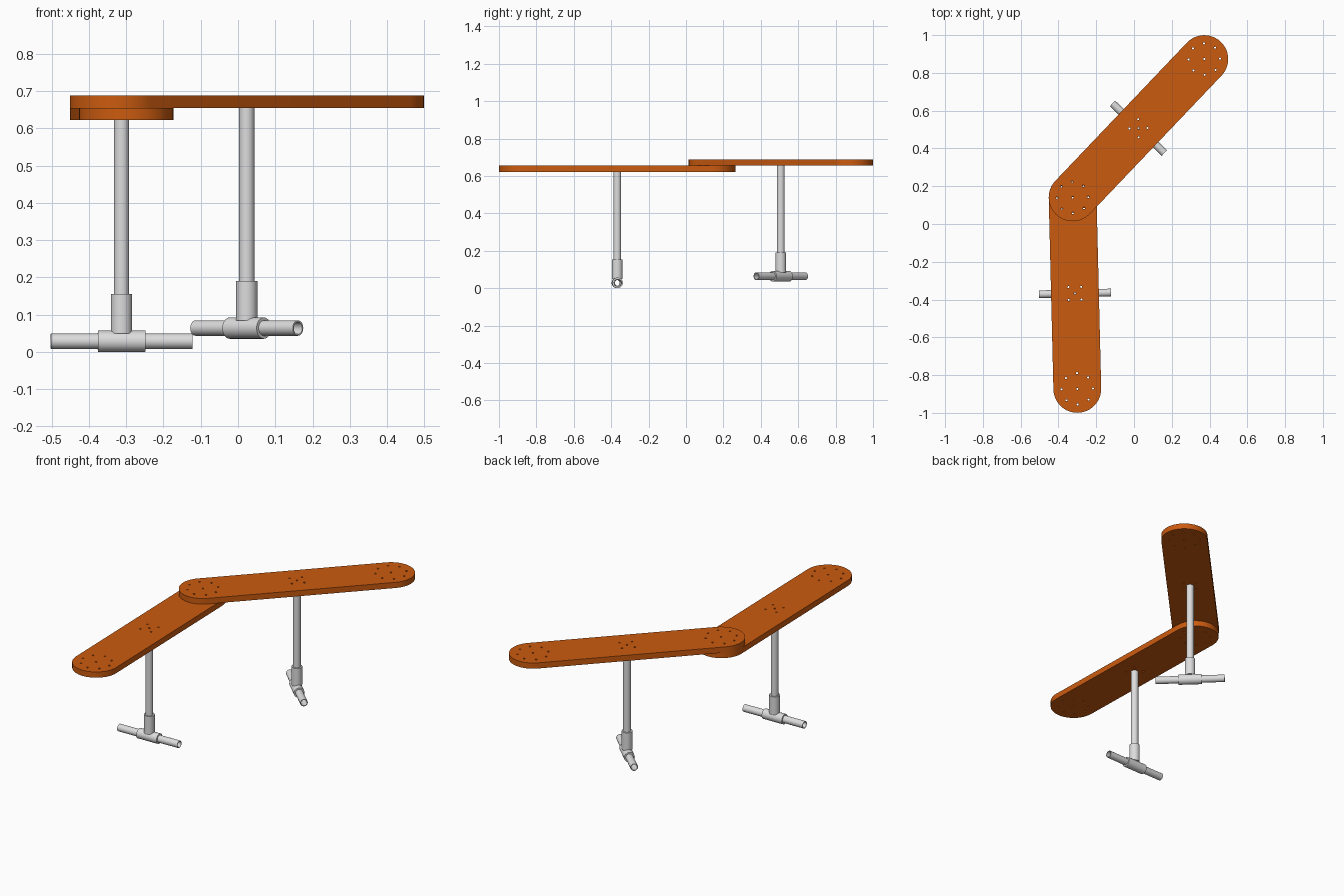
import bpy, bmesh, math
from mathutils import Vector, Matrix

if "Cube" in bpy.data.objects:
    bpy.data.objects.remove(bpy.data.objects["Cube"])


def material(name, rgb):
    m = bpy.data.materials.new(name)
    m.diffuse_color = (*rgb, 1)
    m.use_nodes = True
    m.node_tree.nodes["Principled BSDF"].inputs["Base Color"].default_value = m.diffuse_color
    return m


ORANGE = material("orange board", (0.60, 0.105, 0.005))
GREY = material("light grey pipe", (0.72, 0.72, 0.72))

R, THICK, SPAN = 0.1265, 0.033, 1.011   # board end radius, thickness, end-to-end centres


def smooth(ob):
    bpy.ops.object.select_all(action='DESELECT')
    ob.select_set(True)
    bpy.context.view_layer.objects.active = ob
    bpy.ops.object.shade_smooth_by_angle(angle=math.radians(35))


def arc(cx, cy, r, a0, a1, n, closed=False):
    d = n if closed else n - 1
    return [(cx + r * math.cos(a0 + (a1 - a0) * i / d),
             cy + r * math.sin(a0 + (a1 - a0) * i / d)) for i in range(n)]


def board(name, centre, angle, z0):
    """Stadium-shaped plank with drilled holes, filled as a 2D curve."""
    h = SPAN / 2
    loops = [arc(h, 0, R, -math.pi / 2, math.pi / 2, 25)
             + arc(-h, 0, R, math.pi / 2, 1.5 * math.pi, 25)]
    spots = []
    for ex in (-h, h):                       # bolt circle at each end
        spots += [(ex, 0)] + arc(ex, 0, 0.083, 0, 2 * math.pi, 8, True)
    spots += [(0, 0)] + arc(0, 0, 0.048, math.pi / 4, 2.25 * math.pi, 4, True)
    loops += [arc(x, y, 0.0055, 0, 2 * math.pi, 12, True) for x, y in spots]

    cu = bpy.data.curves.new(name, 'CURVE')
    cu.dimensions, cu.fill_mode, cu.extrude = '2D', 'BOTH', THICK / 2
    for pts in loops:
        sp = cu.splines.new('POLY')
        sp.points.add(len(pts) - 1)
        for p, (x, y) in zip(sp.points, pts):
            p.co = (x, y, 0, 1)
        sp.use_cyclic_u = True
    ob = bpy.data.objects.new(name, cu)
    bpy.context.collection.objects.link(ob)
    ob.location = (*centre, z0 + THICK / 2)
    ob.rotation_euler.z = angle
    bpy.ops.object.select_all(action='DESELECT')
    ob.select_set(True)
    bpy.context.view_layer.objects.active = ob
    bpy.ops.object.convert(target='MESH')
    ob = bpy.context.object
    bm = bmesh.new()
    bm.from_mesh(ob.data)
    bmesh.ops.remove_doubles(bm, verts=bm.verts, dist=1e-5)
    bmesh.ops.recalc_face_normals(bm, faces=bm.faces)
    bm.to_mesh(ob.data)
    bm.free()
    ob.data.materials.clear()
    ob.data.materials.append(ORANGE)
    smooth(ob)


def pipe(name, a, b, r_out, r_in, n=32):
    """Hollow pipe from point a to point b."""
    a, b = Vector(a), Vector(b)
    rot = (b - a).to_track_quat('Z', 'Y').to_matrix()
    ends = ((a, r_out), (b, r_out), (b, r_in), (a, r_in))
    bm = bmesh.new()
    rings = [[bm.verts.new(c + rot @ Vector((x, y, 0)))
              for x, y in arc(0, 0, r, 0, 2 * math.pi, n, True)] for c, r in ends]
    for k in range(4):
        p, q = rings[k], rings[(k + 1) % 4]
        for i in range(n):
            j = (i + 1) % n
            bm.faces.new((p[i], p[j], q[j], q[i]))
    bmesh.ops.recalc_face_normals(bm, faces=bm.faces)
    me = bpy.data.meshes.new(name)
    bm.to_mesh(me)
    bm.free()
    me.materials.append(GREY)
    ob = bpy.data.objects.new(name, me)
    bpy.context.collection.objects.link(ob)
    smooth(ob)


def leg(name, centre, angle, z_foot, z_top):
    """Pole in a tee fitting, on a foot pipe lying across the board."""
    c = Vector((*centre, z_foot))
    side = Vector((math.sin(angle), -math.cos(angle), 0))
    up = Vector((0, 0, 1))
    pipe(name + "_foot", c - side * 0.19, c + side * 0.19, 0.0205, 0.0165)
    pipe(name + "_tee_sleeve", c - side * 0.0635, c + side * 0.0635, 0.0285, 0.0205)
    pipe(name + "_tee_socket", c + up * 0.0205, c + up * 0.126, 0.0285, 0.0205)
    pipe(name + "_pole", c + up * 0.0206, (*centre, z_top), 0.0205, 0.0165)


# lower and upper boards share the joint near (-0.325, 0.14)
sections = (("lower", (-0.3125, -0.3675), math.radians(91.4), 0.622, 0.0285),
            ("upper", (0.0235, 0.507), math.radians(46.4), 0.655, 0.0635))
for name, centre, ang, z, zf in sections:
    board(name + "_board", centre, ang, z)
    leg(name + "_leg", centre, ang, zf, z)
